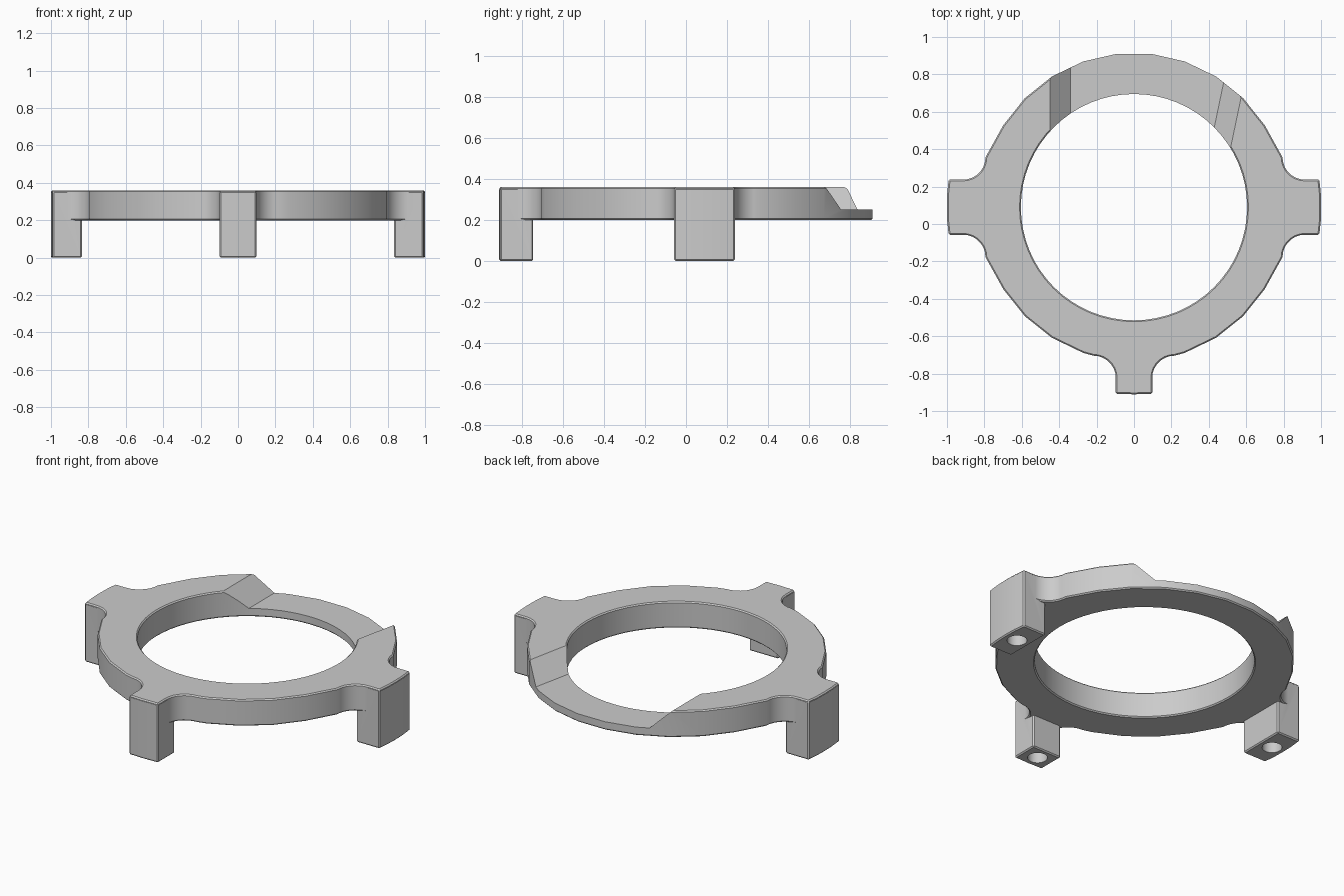
import bpy, bmesh
from math import sin, cos, pi, radians, atan2

if "Cube" in bpy.data.objects:
    bpy.data.objects.remove(bpy.data.objects["Cube"])

CY = 0.09                      # ring centre in y
Z0, Z1 = 0.20, 0.36            # plate bottom / top
EARS = [(0, 0.147), (pi, 0.147), (1.5 * pi, 0.097)]   # direction, half width


def place(u, v, a):
    """Ear coordinates (outward, sideways) to world."""
    return (u * cos(a) - v * sin(a), CY + u * sin(a) + v * cos(a))


def circle(cx, cy, r, n):
    return [(cx + r * cos(2 * pi * i / n), cy + r * sin(2 * pi * i / n)) for i in range(n)]


def loft(name, low, high, z0, z1):
    bm = bmesh.new()
    a = [bm.verts.new((x, y, z0)) for x, y in low]
    b = [bm.verts.new((x, y, z1)) for x, y in high]
    n = len(a)
    bm.faces.new(a[::-1])
    bm.faces.new(b)
    for i in range(n):
        j = (i + 1) % n
        bm.faces.new((a[i], a[j], b[j], b[i]))
    bmesh.ops.recalc_face_normals(bm, faces=bm.faces)
    me = bpy.data.meshes.new(name)
    bm.to_mesh(me)
    bm.free()
    ob = bpy.data.objects.new(name, me)
    bpy.context.collection.objects.link(ob)
    return ob


def prism(name, pts, z0, z1):
    return loft(name, pts, pts, z0, z1)


def apply(ob, mod):
    bpy.context.view_layer.objects.active = ob
    bpy.ops.object.modifier_apply(modifier=mod.name)


def boolean(ob, tool, op):
    m = ob.modifiers.new("bool", 'BOOLEAN')
    m.operation, m.solver, m.object = op, 'EXACT', tool
    apply(ob, m)
    bpy.data.objects.remove(tool)


def soften(ob):
    m = ob.modifiers.new("bevel", 'BEVEL')
    m.width, m.segments = 0.007, 1
    m.limit_method, m.angle_limit = 'ANGLE', radians(40)
    apply(ob, m)


def ear_end(w):
    """Slightly bowed outer end of an ear."""
    return [(0.99 if w > 0.12 else 0.997, -w), (0.998, -w / 2), (1.0, 0),
            (0.998, w / 2), (0.99 if w > 0.12 else 0.997, w)]


# Outline: 28-sided ring with three filleted ears
outline = []
for i in range(28):
    t = 2 * pi * (i + 0.5) / 28
    p = (0.825 * cos(t), 0.825 * sin(t))
    clear = True
    for a, w in EARS:
        u = p[0] * cos(a) + p[1] * sin(a)
        v = -p[0] * sin(a) + p[1] * cos(a)
        clear = clear and not (u > 0 and abs(v) < w + 0.14)
    if clear:
        outline.append((p[0], p[1] + CY))
for a, w in EARS:
    r = 0.12
    fillet = [(0.914 - r * sin(k * pi / 14), w + r - r * cos(k * pi / 14)) for k in range(8)]
    local = [(u, -v) for u, v in fillet[::-1]] + ear_end(w) + fillet
    outline += [place(u, v, a) for u, v in local]


def sweep_key(p):
    return atan2(p[1] - CY, p[0]) % (2 * pi)


outline.sort(key=sweep_key)

# Ring plate with round opening
ring = prism("clamp_ring", outline, Z0, Z1)
boolean(ring, prism("opening_cutter", circle(0, CY, 0.605, 64), 0, 0.6), 'DIFFERENCE')
soften(ring)

# Legs under the ears, each with a blind hole in its foot
for a, w in EARS:
    e = 0.0008
    pts = [(0.835, w + e), (0.835, -w - e)]
    pts += [(u + e, v * (1 + e / w)) for u, v in ear_end(w)]
    leg = prism("leg", [place(u, v, a) for u, v in pts], 0, Z1 - 0.004)
    soften(leg)
    hx, hy = place(0.917, 0, a)
    boolean(leg, prism("hole_cutter", circle(hx, hy, 0.055, 32), -0.1, 0.12), 'DIFFERENCE')
    boolean(ring, leg, 'UNION')

# Lowered back section with sloped ends
d = 0.11 / 0.11                # horizontal run per unit height
h = 0.25
low = [(-0.34, 0.2), (0.363, 0.2), (0.551, 1.1), (-0.34, 1.1)]
high = [(x + (h * d if x > 0 else -h * d), y) for x, y in low]
boolean(ring, loft("notch_cutter", low, high, 0.25, 0.25 + h), 'DIFFERENCE')

bpy.ops.object.select_all(action='DESELECT')
ring.select_set(True)
bpy.context.view_layer.objects.active = ring
bpy.ops.object.shade_smooth_by_angle(angle=radians(25))
